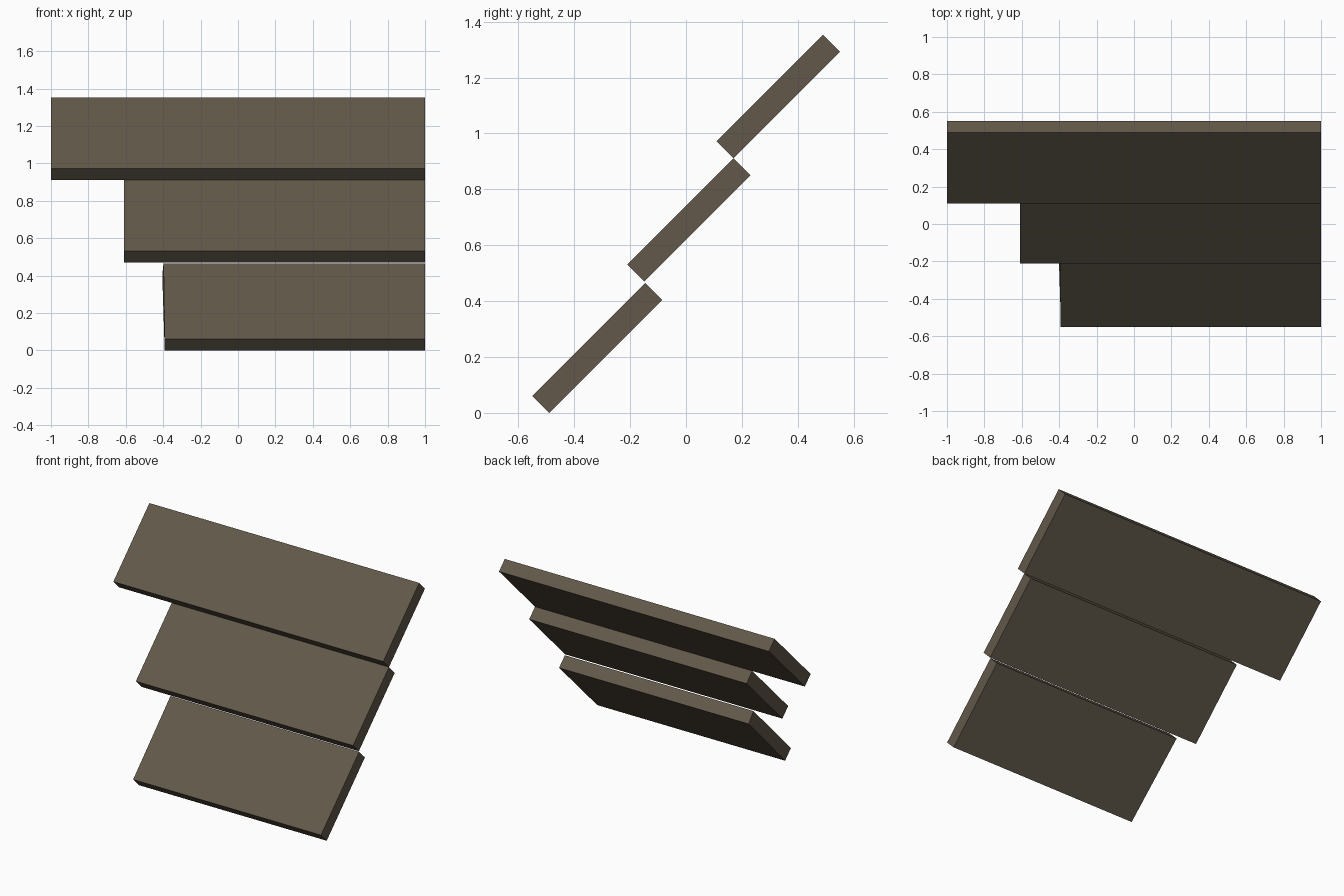
import bpy, bmesh

if "Cube" in bpy.data.objects:
    bpy.data.objects.remove(bpy.data.objects["Cube"])

# weathered wood colour shared by all boards
wood = bpy.data.materials.new("weathered_brown_wood")
wood.diffuse_color = (0.122, 0.098, 0.069, 1)
wood.use_nodes = True
wood.node_tree.nodes["Principled BSDF"].inputs["Base Color"].default_value = wood.diffuse_color


def board(name, lower_back, length, left, right=1.0, thick=0.061):
    """Board tilted 45 degrees. lower_back = (y, z) of its lowest corner,
    length = horizontal run, left = x of the cut end at each profile corner."""
    y, z = lower_back
    profile = [(y, z), (y + length, z + length),
               (y + length - thick, z + length + thick), (y - thick, z + thick)]
    bm = bmesh.new()
    a = [bm.verts.new((x, *p)) for x, p in zip(left, profile)]
    b = [bm.verts.new((right, *p)) for p in profile]
    bm.faces.new(a)
    bm.faces.new(b[::-1])
    for i in range(4):
        j = (i + 1) % 4
        bm.faces.new((a[i], b[i], b[j], a[j]))
    bmesh.ops.recalc_face_normals(bm, faces=bm.faces)
    me = bpy.data.meshes.new(name)
    bm.to_mesh(me)
    bm.free()
    me.materials.append(wood)
    ob = bpy.data.objects.new(name, me)
    bpy.context.collection.objects.link(ob)
    return ob


# three stepped boards, the lowest with a slightly crooked cut end
board("bottom_board", (-0.489, 0.0), 0.404, (-0.392, -0.405, -0.398, -0.392))
board("middle_board", (-0.149, 0.470), 0.380, (-0.61,) * 4)
board("top_board", (0.170, 0.911), 0.381, (-1.0,) * 4)
